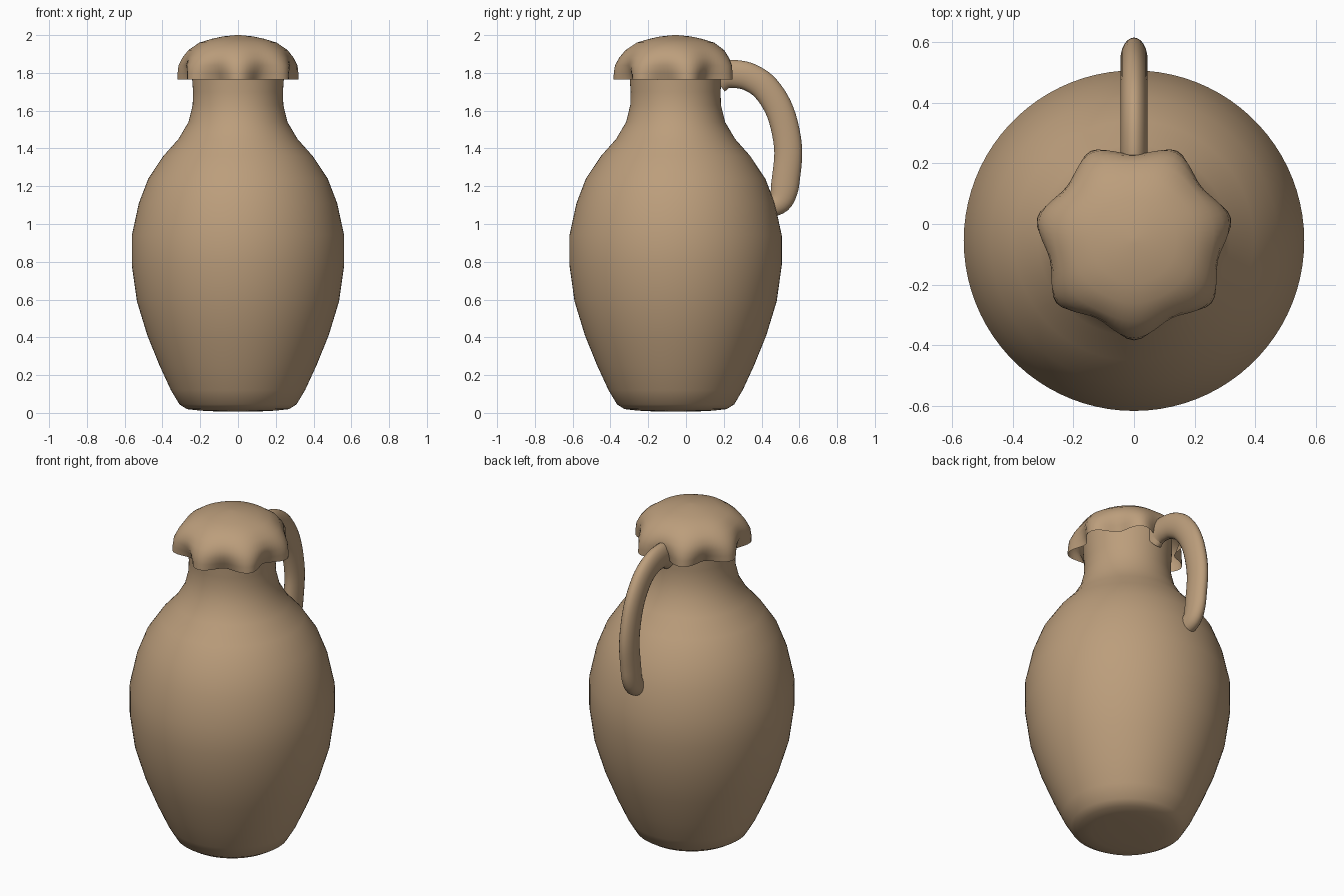
import bpy, bmesh, math
from mathutils import Vector

default = bpy.data.objects.get("Cube")
if default:
    bpy.data.objects.remove(default, do_unlink=True)

AXIS_Y = -0.055   # the jug's centre line
LOBES = 7

clay = bpy.data.materials.new("tan_clay")
clay.use_nodes = True
COLOUR = (0.50, 0.34, 0.20, 1)
clay.diffuse_color = COLOUR
clay.node_tree.nodes["Principled BSDF"].inputs["Base Color"].default_value = COLOUR


def loft(name, rings, cap_start=False, cap_end=False, sharp=60):
    """Skin a list of closed rings of points into a smooth object."""
    bm = bmesh.new()
    loops = [[bm.verts.new(p) for p in ring] for ring in rings]
    n = len(loops[0])
    for a, b in zip(loops, loops[1:]):
        for i in range(n):
            j = (i + 1) % n
            bm.faces.new((a[i], a[j], b[j], b[i]))
    if cap_start:
        bm.faces.new(loops[0][::-1])
    if cap_end:
        bm.faces.new(loops[-1])
    mesh = bpy.data.meshes.new(name)
    bm.to_mesh(mesh)
    bm.free()
    mesh.materials.append(clay)
    obj = bpy.data.objects.new(name, mesh)
    bpy.context.collection.objects.link(obj)
    bpy.ops.object.select_all(action="DESELECT")
    obj.select_set(True)
    bpy.context.view_layer.objects.active = obj
    bpy.ops.object.shade_smooth_by_angle(angle=math.radians(sharp))
    return obj


def turned_ring(radius, z, wave=0.0, sides=84):
    """Horizontal ring about the jug axis, optionally fluted."""
    ring = []
    for i in range(sides):
        a = 2 * math.pi * i / sides - math.pi / 2
        r = radius + wave * math.cos(LOBES * (a + math.pi / 2))
        ring.append(Vector((r * math.cos(a), AXIS_Y + r * math.sin(a), z)))
    return ring


def smooth_path(points, steps=5):
    """Catmull-Rom path through the points."""
    pts = [Vector((0, y, z)) for y, z in points]
    pts = [2 * pts[0] - pts[1]] + pts + [2 * pts[-1] - pts[-2]]
    path = []
    for p, q, r, s in zip(pts, pts[1:], pts[2:], pts[3:]):
        for k in range(steps):
            t = k / steps
            path.append(0.5 * (2 * q + (r - p) * t + (2 * p - 5 * q + 4 * r - s) * t ** 2
                               + (3 * q - p - 3 * r + s) * t ** 3))
    return path + [pts[-2]]


# Body: turned belly, shoulder and neck
body_profile = [
    (0.12, 0.008), (0.20, 0.012), (0.27, 0.02), (0.31, 0.045), (0.355, 0.12),
    (0.415, 0.25), (0.48, 0.41), (0.535, 0.59), (0.562, 0.78), (0.562, 0.94),
    (0.525, 1.11), (0.475, 1.24), (0.395, 1.36), (0.315, 1.45), (0.262, 1.54),
    (0.24, 1.63), (0.238, 1.70), (0.243, 1.77), (0.245, 1.84)]
loft("jug_body", [turned_ring(r, z) for r, z in body_profile], cap_start=True)

# Lid: hollow dome whose skirt flares into lobes
lid_profile = [
    (0.292, 1.765, 0.037), (0.298, 1.80, 0.029), (0.303, 1.84, 0.018),
    (0.290, 1.88, 0.009), (0.262, 1.92, 0.004), (0.205, 1.96, 0.001),
    (0.14, 1.98, 0), (0.08, 1.993, 0), (0.012, 2.0, 0)]
loft("lid", [turned_ring(*p) for p in lid_profile], cap_end=True)

# Handle: oval bar from the neck down to the shoulder
path = smooth_path([
    (0.16, 1.76), (0.20, 1.788), (0.26, 1.794), (0.34, 1.776), (0.425, 1.715),
    (0.50, 1.59), (0.54, 1.41), (0.53, 1.25), (0.505, 1.13), (0.44, 1.08)])
rings = []
for i, p in enumerate(path):
    tangent = (path[min(i + 1, len(path) - 1)] - path[max(i - 1, 0)]).normalized()
    side = Vector((1, 0, 0))
    out = side.cross(tangent)
    depth = 0.074 if i < len(path) - 9 else 0.074 - 0.003 * (i - len(path) + 9)
    rings.append([p + side * 0.045 * math.cos(a) + out * depth * math.sin(a)
                  for a in (2 * math.pi * k / 24 for k in range(24))])
loft("handle", rings, cap_start=True, cap_end=True)
